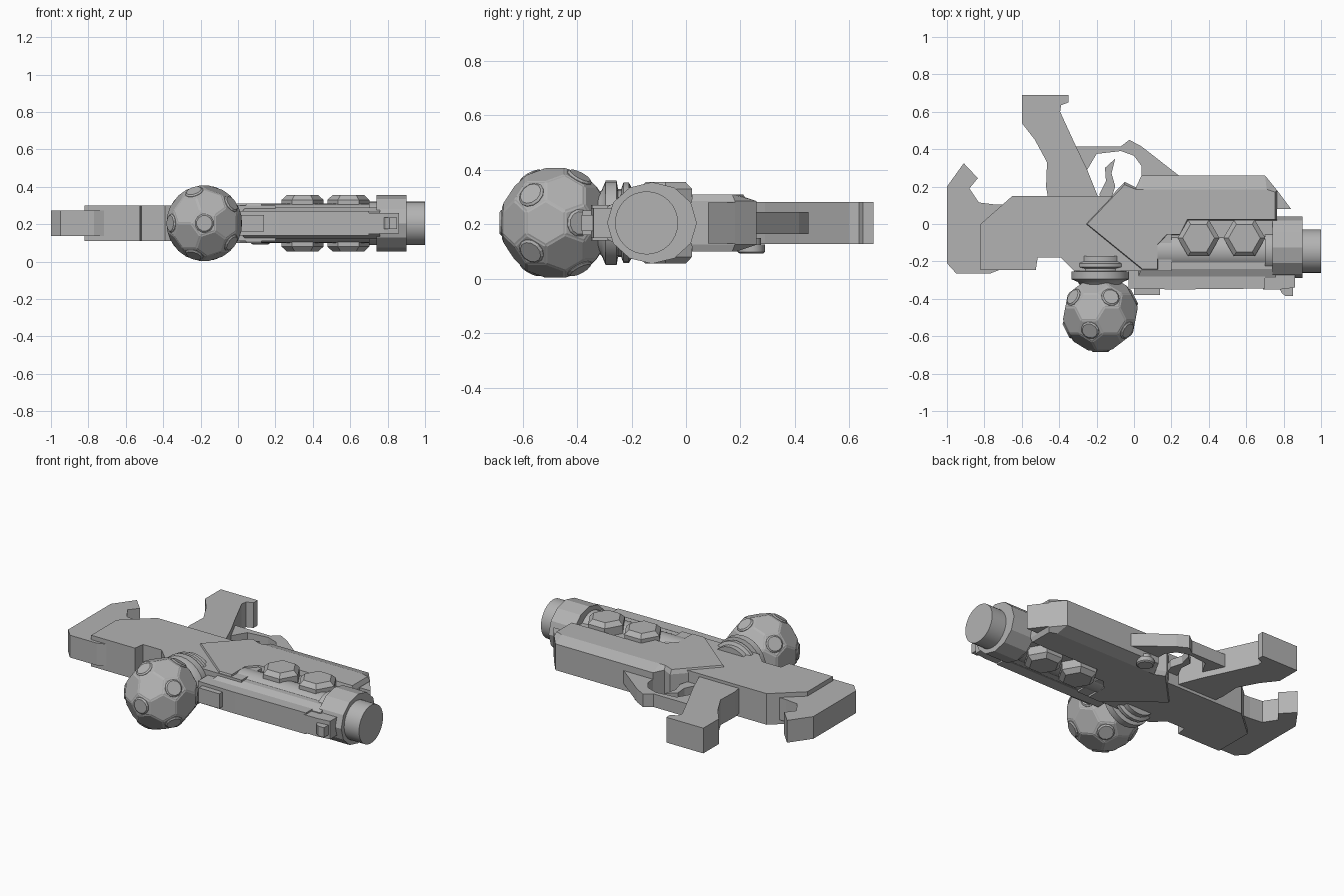
import bpy, bmesh, math
from mathutils import Vector

if "Cube" in bpy.data.objects:
    bpy.data.objects.remove(bpy.data.objects["Cube"])

Z = 0.205  # mid-plane of the flat-lying model
grey = bpy.data.materials.new("mid grey")
grey.diffuse_color = (0.45, 0.45, 0.45, 1)
grey.use_nodes = True
grey.node_tree.nodes["Principled BSDF"].inputs["Base Color"].default_value = grey.diffuse_color


def finish(name, bm, smooth=False):
    bmesh.ops.recalc_face_normals(bm, faces=bm.faces[:])
    me = bpy.data.meshes.new(name)
    bm.to_mesh(me)
    bm.free()
    me.materials.append(grey)
    if smooth:
        me.polygons.foreach_set("use_smooth", [True] * len(me.polygons))
        me.set_sharp_from_angle(angle=math.radians(35))
    ob = bpy.data.objects.new(name, me)
    bpy.context.collection.objects.link(ob)
    return ob


def loft(name, layers, smooth=False):
    """Closed solid through rings of points with equal counts."""
    bm = bmesh.new()
    rings = [[bm.verts.new(p) for p in ring] for ring in layers]
    n = len(rings[0])
    for a, b in zip(rings, rings[1:]):
        for i in range(n):
            j = (i + 1) % n
            bm.faces.new((a[i], a[j], b[j], b[i]))
    bm.faces.new(rings[0])
    bm.faces.new(rings[-1])
    return finish(name, bm, smooth)


def slab(name, pts, half, top=None, top_half=None):
    """Outline in plan, symmetric about the mid-plane, optional chamfer outline."""
    levels = [(-half, pts), (half, pts)]
    if top:
        levels = [(-top_half, top)] + levels + [(top_half, top)]
    return loft(name, [[(x, y, Z + h) for x, y in p] for h, p in levels])


def box(name, x0, x1, y0, y1, half):
    return slab(name, [(x0, y0), (x1, y0), (x1, y1), (x0, y1)], half)


def turned(name, origin, axis, steps, n, phase=0.0, squash=1.0, smooth=False):
    """Solid of stacked polygons: steps are (distance along axis, radius)."""
    o, w = Vector(origin), Vector(axis).normalized()
    u = w.orthogonal().normalized() if abs(w.x) < 0.99 else Vector((0, 1, 0))
    if abs(w.z) > 0.99:
        u = Vector((1, 0, 0))
    v = w.cross(u)
    ring = [phase + 2 * math.pi * i / n for i in range(n)]
    return loft(name, [[o + w * d + u * (r * squash * math.cos(a)) + v * (r * math.sin(a))
                        for a in ring] for d, r in steps], smooth)


# Stock, receiver and grip
slab("stock", [(-1, -0.21), (-0.95, -0.265), (-0.77, -0.265), (-0.6, -0.2), (-0.6, 0.1),
               (-0.75, 0.105), (-0.83, 0.115), (-0.88, 0.19), (-0.835, 0.245),
               (-0.91, 0.325), (-1, 0.2)], 0.068)
slab("receiver", [(-0.82, 0), (-0.82, -0.245), (-0.525, -0.245), (-0.515, -0.18), (-0.39, -0.18),
                  (-0.32, -0.25), (0.2, -0.25), (0.2, 0.15), (-0.65, 0.15)], 0.095)
slab("grip", [(-0.6, 0.69), (-0.35, 0.69), (-0.35, 0.65), (-0.39, 0.635), (-0.395, 0.6),
              (-0.31, 0.415), (-0.25, 0.29), (-0.19, 0.14), (-0.46, 0.14), (-0.47, 0.2),
              (-0.465, 0.33), (-0.53, 0.45), (-0.6, 0.54)], 0.077)

# Trigger group
slab("trigger_guard", [(-0.32, 0.415), (-0.07, 0.415), (-0.025, 0.45), (0.04, 0.415), (0.245, 0.255),
                       (0.04, 0.255), (0.04, 0.31), (0, 0.365), (-0.07, 0.39), (-0.2, 0.375),
                       (-0.25, 0.29)], 0.04)
slab("trigger", [(-0.1, 0.35), (-0.155, 0.3), (-0.15, 0.23), (-0.185, 0.16), (-0.18, 0.14),
                 (-0.12, 0.14), (-0.1, 0.2), (-0.12, 0.27)], 0.025)
turned("side_pin", (0.12, 0.24, 0.15), (0, 0, -1),
       [(0, 0.035), (0.025, 0.035), (0.025, 0.05), (0.052, 0.05), (0.058, 0.042)], 16, smooth=True)

# Fore body: chamfered arrow housing, core and lower rails
slab("fore_housing",
     [(-0.265, 0), (-0.05, 0.225), (0.01, 0.195), (0.04, 0.26), (0.70, 0.26), (0.765, 0.18),
      (0.765, 0.02), (0.29, 0.02), (0.25, -0.06), (0.18, -0.06), (0.13, -0.11), (0.13, -0.25),
      (0.04, -0.25)], 0.08,
     [(-0.25, 0), (-0.05, 0.21), (0.01, 0.185), (0.05, 0.185), (0.71, 0.185), (0.755, 0.17),
      (0.755, 0.025), (0.285, 0.025), (0.245, -0.055), (0.175, -0.055), (0.125, -0.11),
      (0.125, -0.24), (0.045, -0.24)], 0.105)
box("fore_core", 0.0, 0.76, -0.25, 0.1, 0.075)
slab("front_wedge", [(0.70, 0.18), (0.765, 0.18), (0.84, 0.08), (0.70, 0.08)], 0.075)
slab("lower_rail", [(0.02, -0.15), (0.02, -0.29), (0.76, -0.29), (0.76, -0.15)], 0.06,
     [(0.04, -0.15), (0.04, -0.24), (0.755, -0.24), (0.755, -0.15)], 0.085)
slab("under_rail", [(-0.03, -0.24), (-0.03, -0.345), (0.22, -0.35), (0.70, -0.345),
                    (0.70, -0.24)], 0.065)
box("rail_catch", 0.0, 0.14, -0.38, -0.3, 0.045)
slab("sight_base", [(0.69, -0.27), (0.69, -0.35), (0.78, -0.35), (0.86, -0.34), (0.86, -0.27)], 0.055)
slab("sight_tip", [(0.77, -0.33), (0.79, -0.37), (0.81, -0.385), (0.85, -0.385), (0.85, -0.33)], 0.03)

# Barrel, sleeve and muzzle clamp
turned("barrel_sleeve", (0.1, -0.145, Z), (1, 0, 0), [(0, 0.105), (0.66, 0.105)], 32, smooth=True)
turned("muzzle_clamp", (0.74, -0.125, Z), (1, 0, 0), [(0, 0.15), (0.16, 0.15)], 12,
       squash=1.1, smooth=False)
turned("barrel", (0.7, -0.145, Z), (1, 0, 0), [(0, 0.116), (0.3, 0.116)], 32, smooth=True)

# Hexagonal studs on both faces
for i, x in enumerate((0.345, 0.59)):
    for side, s in (("upper", 1), ("lower", -1)):
        turned(f"hex_stud_{side}_{i + 1}", (x, -0.075, Z), (0, 0, s),
               [(0.06, 0.112), (0.125, 0.112), (0.15, 0.085)], 6)

# Rotating collar that carries the ball
turned("ball_collar", (-0.18, -0.17, Z), (0, -1, 0),
       [(0, 0.13), (0.03, 0.13), (0.04, 0.148), (0.06, 0.148), (0.068, 0.125), (0.08, 0.125),
        (0.085, 0.155), (0.125, 0.155), (0.14, 0.12), (0.17, 0.1)], 24, smooth=True)

# Ball: truncated icosahedron with its poles along y
C, R = Vector((-0.18, -0.48, Z)), 0.205
dirs = [Vector((0, -1, 0)), Vector((0, 1, 0))]
for y, start in ((-1, -18), (1, 18)):
    for k in range(5):
        a = math.radians(start + 72 * k)
        dirs.append(Vector((2 * math.sin(a), y, 2 * math.cos(a))).normalized())
bm = bmesh.new()
for p in dirs:
    for q in dirs:
        if p != q and p.dot(q) > 0.3:
            bm.verts.new(C + (p * 2 + q).normalized() * R)
bmesh.ops.convex_hull(bm, input=bm.verts[:])
bmesh.ops.dissolve_limit(bm, angle_limit=0.05, verts=bm.verts[:], edges=bm.edges[:])
bmesh.ops.recalc_face_normals(bm, faces=bm.faces[:])
bmesh.ops.inset_individual(bm, faces=bm.faces[:], thickness=0.007, depth=0.003)
finish("panelled_ball", bm)
for i, d in enumerate(dirs):
    turned(f"ball_stud_{i + 1}", C, d, [(0.18, 0.05), (0.198, 0.05), (0.205, 0.042)], 12)
